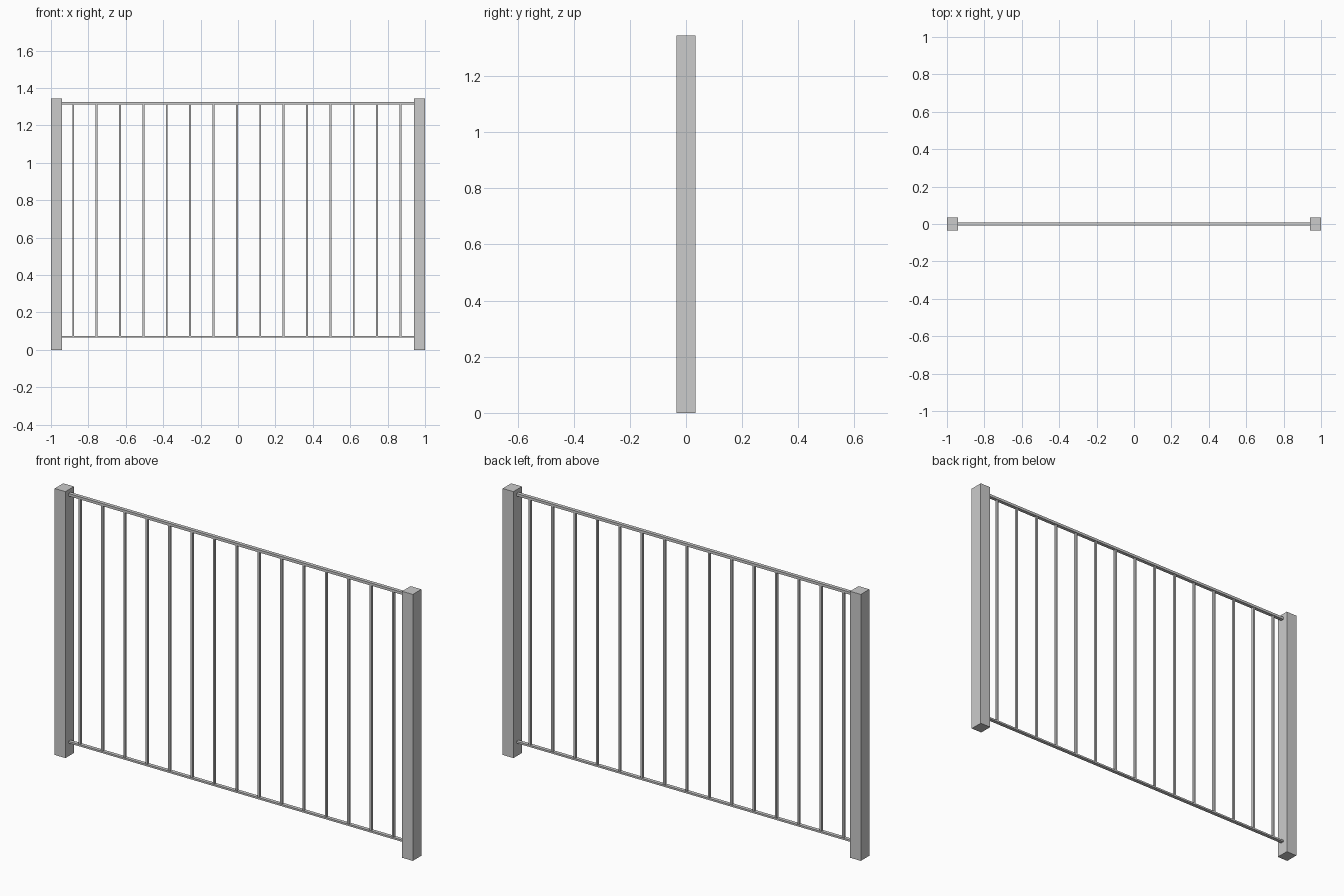
import bpy

if "Cube" in bpy.data.objects:
    bpy.data.objects.remove(bpy.data.objects["Cube"])


def box(name, x0, x1, y0, y1, z0, z1):
    bpy.ops.mesh.primitive_cube_add(size=1, location=((x0 + x1) / 2, (y0 + y1) / 2, (z0 + z1) / 2))
    ob = bpy.context.object
    ob.name = name
    ob.scale = (x1 - x0, y1 - y0, z1 - z0)
    bpy.ops.object.transform_apply(location=False, rotation=False, scale=True)
    return ob


# End posts
box("left_post", -1.0, -0.94, -0.034, 0.034, 0, 1.345)
box("right_post", 0.94, 1.0, -0.034, 0.034, 0, 1.345)

# Horizontal rails between the posts
box("top_rail", -0.94, 0.94, -0.009, 0.009, 1.313, 1.326)
box("bottom_rail", -0.94, 0.94, -0.009, 0.009, 0.066, 0.075)

# Evenly spaced vertical bars
for i in range(15):
    x = -0.881 + i * 0.125
    box(f"bar_{i + 1}", x - 0.005, x + 0.005, -0.006, 0.006, 0.075, 1.313)
